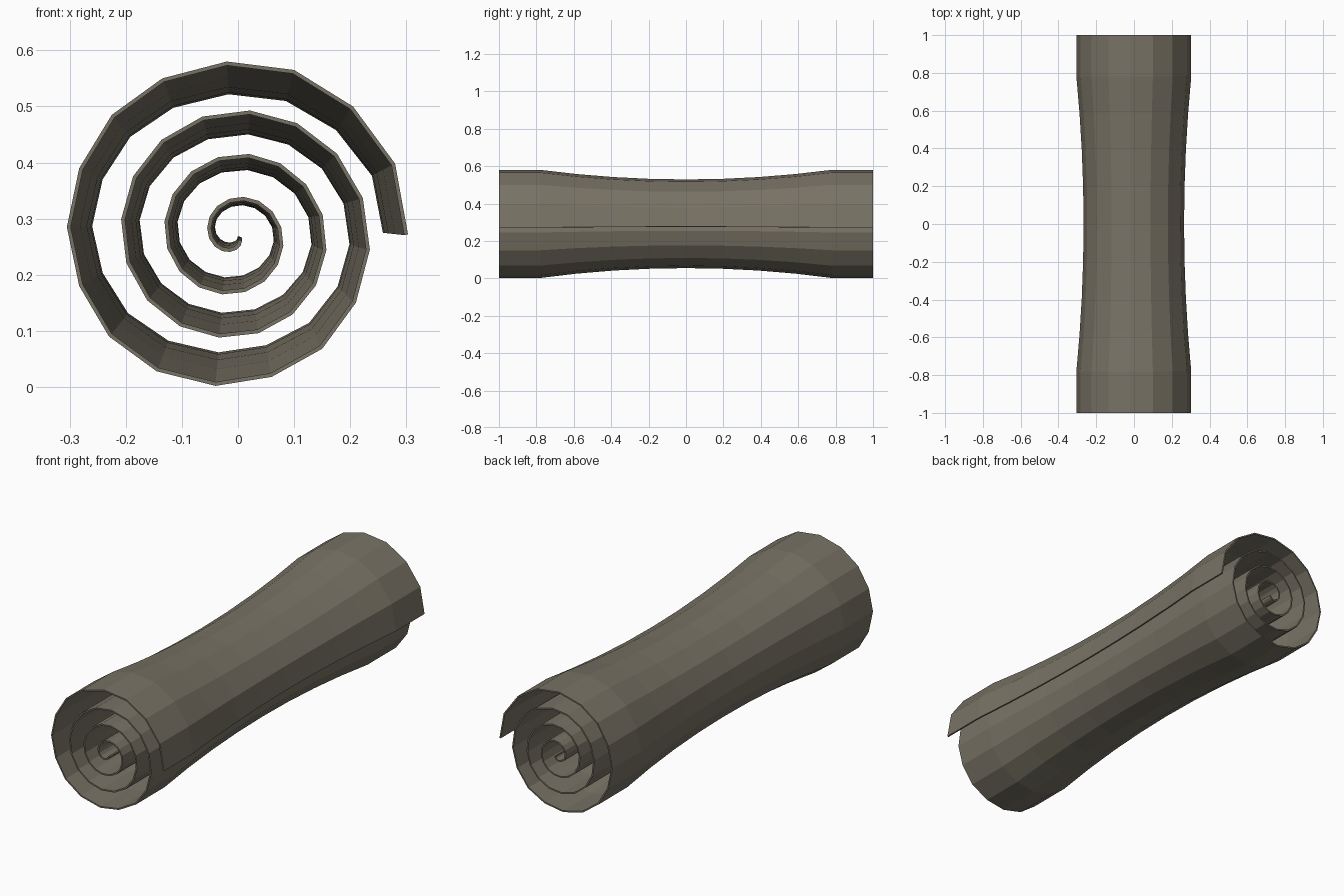
import bpy
import math

if "Cube" in bpy.data.objects:
    bpy.data.objects.remove(bpy.data.objects["Cube"])

# Outermost turn of the rolled sheet (x, z), from the free edge inward
outer_turn = [(.303, .272), (.28, .398), (.205, .50), (.10, .565), (-.02, .58),
              (-.135, .55), (-.225, .485), (-.283, .39), (-.305, .285),
              (-.283, .18), (-.23, .09), (-.145, .028), (-.04, .002),
              (.06, .018), (.15, .068), (.21, .15), (.235, .245)]

# Inner turns: an even spiral winding down to the core
path = list(outer_turn)
for k in range(46, -1, -1):
    a = math.radians(-6.2 + 22.3 * (47 - k))
    r = 0.017 + 0.0048 * k
    path.append((-0.006 + r * math.cos(a), 0.271 + r * math.sin(a)))

# Rows along the length, squeezed towards the middle
waist = 0.78
rows = [-1] + [waist * i / 4 for i in range(-4, 5)] + [1]
verts = []
for y in rows:
    t = max(0, 1 - (y / waist) ** 2)
    sx, sz = 1 - 0.125 * t, 1 - 0.18 * t
    verts += [(x * sx, y, 0.295 + (z - 0.295) * sz) for x, z in path]

n = len(path)
faces = []
for j in range(len(rows) - 1):
    for i in range(n - 1):
        a = j * n + i
        faces.append((a, a + n, a + n + 1, a + 1))

mesh = bpy.data.meshes.new("rolled_sheet")
mesh.from_pydata(verts, [], faces)
# Outward normals: the path runs counter-clockwise seen from the front
mesh.update()
mid = mesh.polygons[4]
if mid.normal.z < 0:
    mesh.flip_normals()
sheet = bpy.data.objects.new("rolled_sheet", mesh)
bpy.context.collection.objects.link(sheet)

# Sheet thickness, grown inward
solid = sheet.modifiers.new("thickness", 'SOLIDIFY')
solid.thickness = 0.007
solid.offset = -1

mat = bpy.data.materials.new("grey_brown")
mat.diffuse_color = (0.19, 0.17, 0.13, 1)
mat.use_nodes = True
mat.node_tree.nodes["Principled BSDF"].inputs["Base Color"].default_value = mat.diffuse_color
mesh.materials.append(mat)
